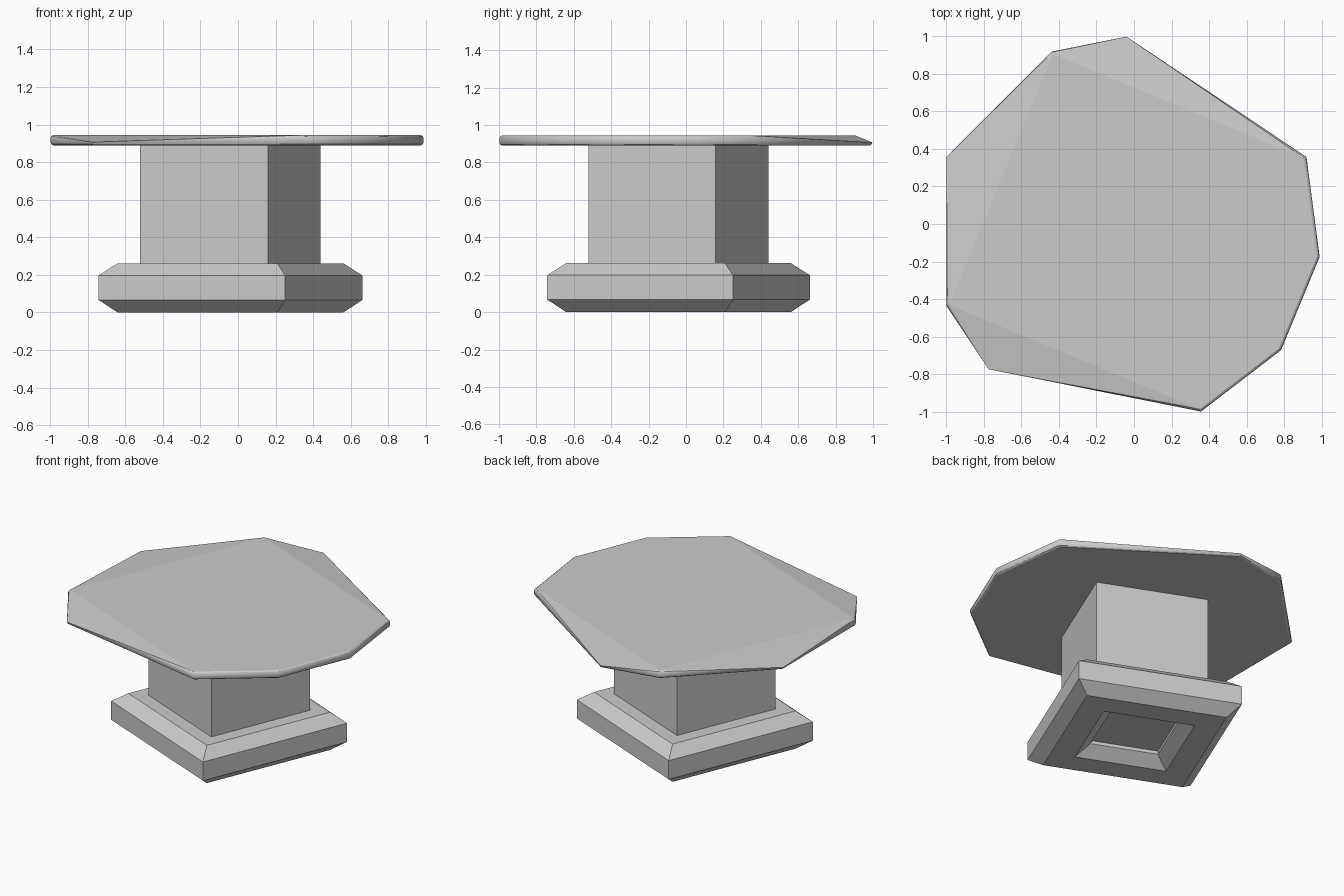
import bpy, bmesh
from math import cos, sin, radians

cube = bpy.data.objects.get("Cube")
if cube:
    bpy.data.objects.remove(cube)

CENTRE = -0.04  # the parts share one axis, slightly off the origin
TURN = 22.5     # the square parts are turned by this angle

grey = bpy.data.materials.new("light grey")
grey.use_nodes = True
grey.diffuse_color = (0.6, 0.6, 0.6, 1)
grey.node_tree.nodes["Principled BSDF"].inputs["Base Color"].default_value = (0.6, 0.6, 0.6, 1)


def polar(radius, angle, z):
    a = radians(angle)
    return (CENTRE + radius * cos(a), CENTRE + radius * sin(a), z)


def finish(bm, name):
    bmesh.ops.recalc_face_normals(bm, faces=bm.faces)
    mesh = bpy.data.meshes.new(name)
    bm.to_mesh(mesh)
    bm.free()
    mesh.materials.append(grey)
    obj = bpy.data.objects.new(name, mesh)
    bpy.context.collection.objects.link(obj)
    return obj


def square_ring(bm, radius, z):
    return [bm.verts.new(polar(radius, TURN + 90 * i, z)) for i in range(4)]


def bridge(bm, a, b):
    for i in range(4):
        j = (i + 1) % 4
        bm.faces.new((a[i], a[j], b[j], b[i]))


# Base: a square frame with a chamfered section, open in the middle
bm = bmesh.new()
profile = [(0.65, 0), (0.76, 0.067), (0.76, 0.197), (0.65, 0.262),
           (0.425, 0.262), (0.315, 0.197), (0.315, 0.067), (0.425, 0)]
rings = [square_ring(bm, r, z) for r, z in profile]
for k, ring in enumerate(rings):
    bridge(bm, ring, rings[(k + 1) % len(rings)])
finish(bm, "base_frame")

# Column: a turned square post
bm = bmesh.new()
low, high = square_ring(bm, 0.52, 0.09), square_ring(bm, 0.52, 0.9)
bridge(bm, low, high)
bm.faces.new(low)
bm.faces.new(high)
finish(bm, "column")

# Tabletop: faceted slab with a rounded rim; some corners exist only low down
full_corners = [22.5, -7.5, -37.5, -67.5, 202.5, 112.5]
low_corners = [90, 157.5, 225]
rim = [(0.015, 0.89), (0.005, 0.896), (0, 0.907),
       (0, 0.927), (0.005, 0.938), (0.014, 0.944)]
bm = bmesh.new()
for level, (inset, z) in enumerate(rim):
    for angle in full_corners + (low_corners if level < 3 else []):
        bm.verts.new(polar(1.037 - inset, angle, z))
hull = bmesh.ops.convex_hull(bm, input=bm.verts)
spare = [g for g in hull["geom_interior"] if isinstance(g, bmesh.types.BMVert)]
bmesh.ops.delete(bm, geom=spare, context='VERTS')
bmesh.ops.dissolve_limit(bm, angle_limit=radians(0.5), verts=bm.verts, edges=bm.edges)
bm.normal_update()
for face in bm.faces:
    face.smooth = abs(face.normal.z) < 0.8
finish(bm, "tabletop")
